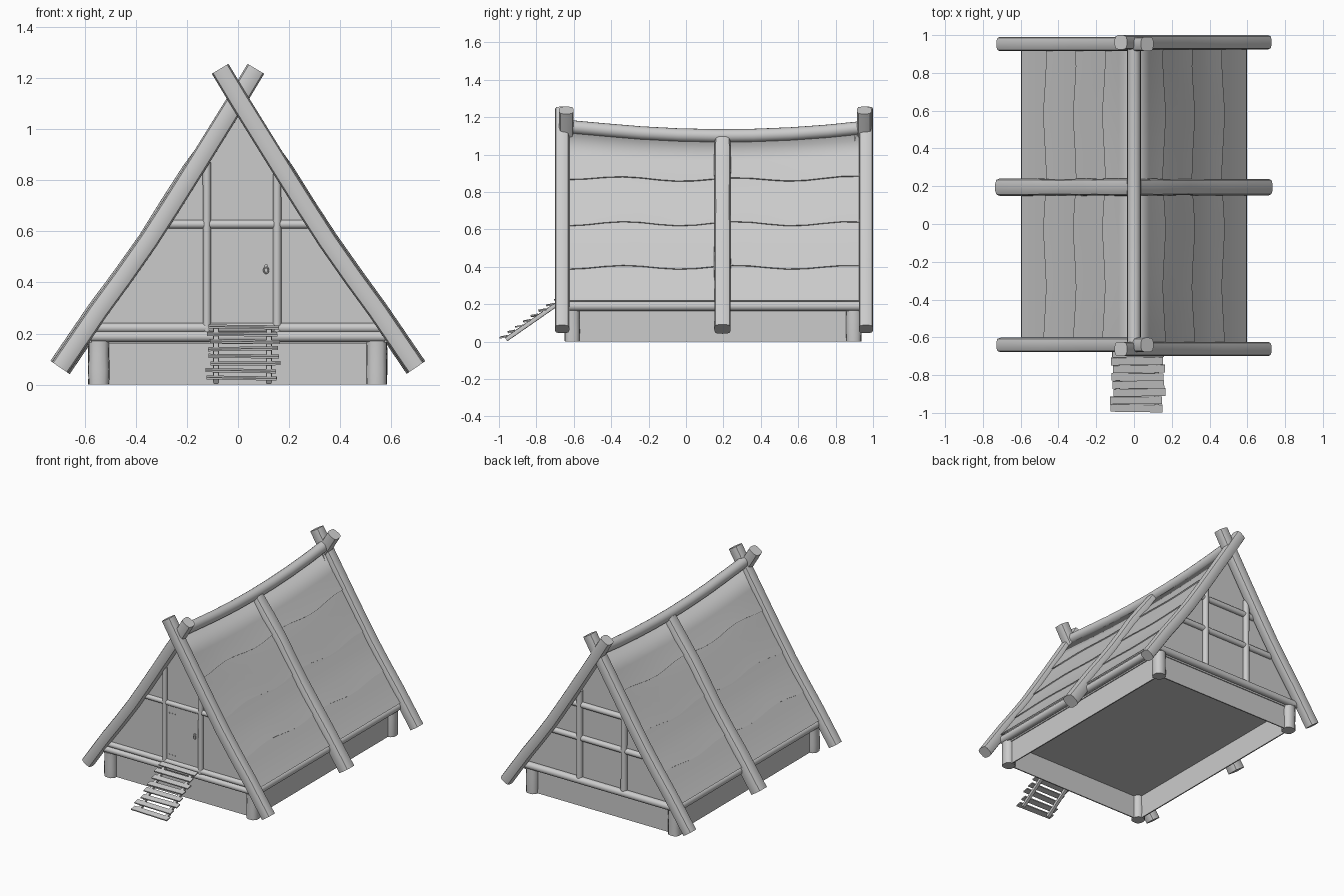
import bpy, bmesh, math, random
from mathutils import Vector

random.seed(4)
if "Cube" in bpy.data.objects:
    bpy.data.objects.remove(bpy.data.objects["Cube"])

wood = bpy.data.materials.new("pale_grey_wood")
wood.use_nodes = True
GREY = (0.6, 0.6, 0.6, 1)
wood.diffuse_color = GREY
wood.node_tree.nodes["Principled BSDF"].inputs["Base Color"].default_value = GREY

FRONT, BACK, MIDDLE = -0.615, 0.905, 0.195
# Roof slope from ridge to eave, shared by roof and gables
SLOPE = [(0, 1.138), (0.09, 0.98), (0.18, 0.835), (0.35, 0.565), (0.545, 0.285), (0.6, 0.205)]


def slope_z(x):
    for (x0, z0), (x1, z1) in zip(SLOPE, SLOPE[1:]):
        if x <= x1 or x1 == SLOPE[-1][0]:
            return z0 + (z1 - z0) * (x - x0) / (x1 - x0)


def sag(y):
    return 0.05 * max(0, 1 - ((y - 0.2) / 0.8) ** 2)


def finish(name, bm, angle=40):
    bmesh.ops.recalc_face_normals(bm, faces=bm.faces)
    mesh = bpy.data.meshes.new(name)
    bm.to_mesh(mesh)
    bm.free()
    mesh.materials.append(wood)
    obj = bpy.data.objects.new(name, mesh)
    bpy.context.collection.objects.link(obj)
    if angle:
        bpy.ops.object.select_all(action='DESELECT')
        obj.select_set(True)
        bpy.context.view_layer.objects.active = obj
        bpy.ops.object.shade_smooth_by_angle(angle=math.radians(angle))
    return obj


def log(name, path, radius, sides=16, wobble=0.0, power=2):
    """Timber swept along a path; a higher power gives a squarer section."""
    bm = bmesh.new()
    pts = [Vector(p) for p in path]
    ref = Vector((1, 0, 0)) if abs(pts[-1].y - pts[0].y) > 0.001 else Vector((0, 1, 0))
    rings = []
    for i, p in enumerate(pts):
        along = (pts[min(i + 1, len(pts) - 1)] - pts[max(i - 1, 0)]).normalized()
        u = along.cross(ref).normalized()
        v = along.cross(u)
        size = radius * (1 + random.uniform(-wobble, wobble))
        ring = []
        for k in range(sides):
            c, s = math.cos(2 * math.pi * k / sides), math.sin(2 * math.pi * k / sides)
            r = size * (abs(c) ** power + abs(s) ** power) ** (-1 / power)
            ring.append(bm.verts.new(p + r * (u * c + v * s)))
        rings.append(ring)
    for a, b in zip(rings, rings[1:]):
        for k in range(sides):
            n = (k + 1) % sides
            bm.faces.new((a[k], a[n], b[n], b[k]))
    bm.faces.new(rings[0])
    bm.faces.new(rings[-1])
    return finish(name, bm)


def box(name, low, high):
    bm = bmesh.new()
    bmesh.ops.create_cube(bm, size=1)
    for v in bm.verts:
        v.co = Vector([l + (h - l) * (c + 0.5) for l, h, c in zip(low, high, v.co)])
    return finish(name, bm, 0)


def sheet(name, xs, lift):
    """Roof covering across the given x stations, waved along its lower edges."""
    bm = bmesh.new()
    rows = []
    steps = 16
    outer = max(abs(x) for x in xs)
    for x in xs:
        row = []
        for j in range(steps + 1):
            y = -0.63 + 1.56 * j / steps
            t = abs(x)
            edge = t == outer
            if edge and outer < 0.58:
                t -= 0.007 * math.cos(2 * math.pi * (y + 0.33) / 0.6)
            z = slope_z(t) - sag(y) * max(0, 1 - t / 0.2)
            out = lift if edge else 0
            side = 0 if x == 0 else math.copysign(1, x)
            row.append(bm.verts.new((side * (t + out * 0.8), y, z + out * 0.55)))
        rows.append(row)
    for a, b in zip(rows, rows[1:]):
        for j in range(steps):
            bm.faces.new((a[j], b[j], b[j + 1], a[j + 1]))
    bmesh.ops.recalc_face_normals(bm, faces=bm.faces)
    if sum(f.normal.z for f in bm.faces) < 0:
        bmesh.ops.reverse_faces(bm, faces=bm.faces)
    for f in bm.faces:
        f.smooth = True
    for e in bm.edges:
        e.smooth = not e.is_boundary
    mesh = bpy.data.meshes.new(name)
    bm.to_mesh(mesh)
    bm.free()
    mesh.materials.append(wood)
    obj = bpy.data.objects.new(name, mesh)
    bpy.context.collection.objects.link(obj)
    thick = obj.modifiers.new("thickness", 'SOLIDIFY')
    thick.thickness = 0.01
    thick.offset = -1


# Roof covering: one cap folded over the ridge, then three courses per side
sheet("roof_ridge_cap", [-0.155, -0.08, 0, 0.08, 0.155], 0.007)
for side, label in ((-1, "right"), (1, "left")):
    for n, (x0, x1) in enumerate(((0.14, 0.31), (0.295, 0.468), (0.45, 0.592))):
        xs = [side * (x0 + (x1 - x0) * k / 3) for k in range(3)] + [side * x1]
        sheet(f"roof_course_{label}_{n + 1}", xs, 0.006)

# Crossed gable beams
BEAM = [(0.697, 0.067), (0.545, 0.29), (0.45, 0.42), (0.35, 0.563),
        (0.265, 0.695), (0.18, 0.83), (0.0, 1.12), (-0.07, 1.237)]
for end, y_left, y_right in (("front", -0.662, -0.64), ("back", 0.962, 0.953)):
    log(f"{end}_beam_left", [(x, y_left, z) for x, z in BEAM], 0.038, power=4)
    log(f"{end}_beam_right", [(-x, y_right, z) for x, z in BEAM], 0.038, power=4)

# Middle rafters meeting beneath the ridge
for side, label in ((-1, "right"), (1, "left")):
    path = [(side * x, MIDDLE, z) for x, z in BEAM[:6]]
    path += [(side * 0.09, MIDDLE, 0.95), (0, MIDDLE, 1.075)]
    log(f"middle_rafter_{label}", path, 0.044, wobble=0.05, power=4)

# Sagging ridge pole
ridge = [-0.64 + 1.6 * k / 8 for k in range(9)]
log("ridge_pole", [(0, y, 1.15 - sag(y)) for y in ridge], 0.036)

# Eave logs
for side, label in ((-1, "right"), (1, "left")):
    log(f"eave_log_{label}", [(side * 0.573, -0.64, 0.19), (side * 0.573, 0.94, 0.19)], 0.026)

# Gable walls
for y, label in ((FRONT, "front"), (BACK, "back")):
    outline = [(x, z - 0.01) for x, z in SLOPE[:-1]] + [(0.575, 0.165)]
    outline += [(-x, z) for x, z in reversed(outline[1:])]
    bm = bmesh.new()
    face = bm.faces.new([bm.verts.new((x, y - 0.005, z)) for x, z in outline])
    grown = bmesh.ops.extrude_face_region(bm, geom=[face])
    bmesh.ops.translate(bm, vec=(0, 0.01, 0),
                        verts=[g for g in grown["geom"] if isinstance(g, bmesh.types.BMVert)])
    finish(f"{label}_gable_wall", bm, 0)

# Horizontal gable timbers: half length, y, height, radius
for name, half, y, z, r in (
        ("front_sill_log", 0.575, -0.632, 0.188, 0.021),
        ("front_upper_sill_log", 0.56, -0.622, 0.222, 0.019),
        ("front_cross_log", 0.29, -0.62, 0.628, 0.017),
        ("back_sill_log", 0.575, 0.925, 0.19, 0.024),
        ("back_lower_cross_log", 0.38, 0.915, 0.48, 0.02),
        ("back_upper_cross_log", 0.235, 0.915, 0.71, 0.02)):
    log(name, [(-half, y, z), (half, y, z)], r)

# Upright gable timbers
for name, x, y, top, r in (("front_upright_right", -0.122, -0.625, 0.87, 0.016),
                           ("front_upright_left", 0.153, -0.625, 0.83, 0.016),
                           ("back_upright_right", -0.17, 0.92, 0.81, 0.021),
                           ("back_upright_left", 0.17, 0.92, 0.81, 0.021)):
    log(name, [(x, y, 0.2), (x, y, 0.5), (x, y, top)], r, wobble=0.04)

# Door with hinge studs and ring handle
box("door", (-0.107, -0.625, 0.24), (0.138, -0.617, 0.615))
for z in (0.275, 0.562):
    for x in (-0.088, -0.065, -0.045):
        log("hinge_stud", [(x, -0.628, z), (x, -0.62, z)], 0.004, 8)
log("door_knob", [(0.11, -0.634, 0.465), (0.11, -0.62, 0.465)], 0.007, 8)
circle = [2 * math.pi * k / 12 for k in range(13)]
log("door_ring", [(0.11 + 0.009 * math.sin(a), -0.632, 0.448 + 0.012 * math.cos(a))
                  for a in circle], 0.003, 6)

# Hollow base with floor
box("floor", (-0.555, -0.62, 0.16), (0.555, 0.91, 0.17))
for s, label in ((-1, "right"), (1, "left")):
    box(f"base_wall_{label}", (s * 0.545 - 0.004, -0.605, 0), (s * 0.545 + 0.004, 0.9, 0.165))
for y, label in ((-0.605, "front"), (0.9, "back")):
    box(f"base_wall_{label}", (-0.545, y - 0.004, 0), (0.545, y + 0.004, 0.165))

# Corner posts
for x in (-0.545, 0.543):
    for y in (-0.608, 0.897):
        log("corner_post", [(x, y, 0), (x, y, 0.06), (x, y, 0.12), (x, y, 0.17)], 0.041, 12, 0.04, 3)

# Ladder steps
for x in (-0.086, 0.121):
    log("ladder_rail", [(x, -0.962, 0.012), (x, -0.66, 0.222)], 0.012, 8, power=4)
for k in range(8):
    t = k / 7
    y, z = -0.975 + 0.29 * t, 0.026 + 0.2 * t
    reach = random.uniform(-0.008, 0.012)
    rung = box("ladder_step", (-0.12 + reach, -0.02, -0.004), (0.155 + reach, 0.02, 0.004))
    rung.location = (0, y, z)
    rung.rotation_euler = (0.2, random.uniform(-0.02, 0.02), random.uniform(-0.02, 0.02))
